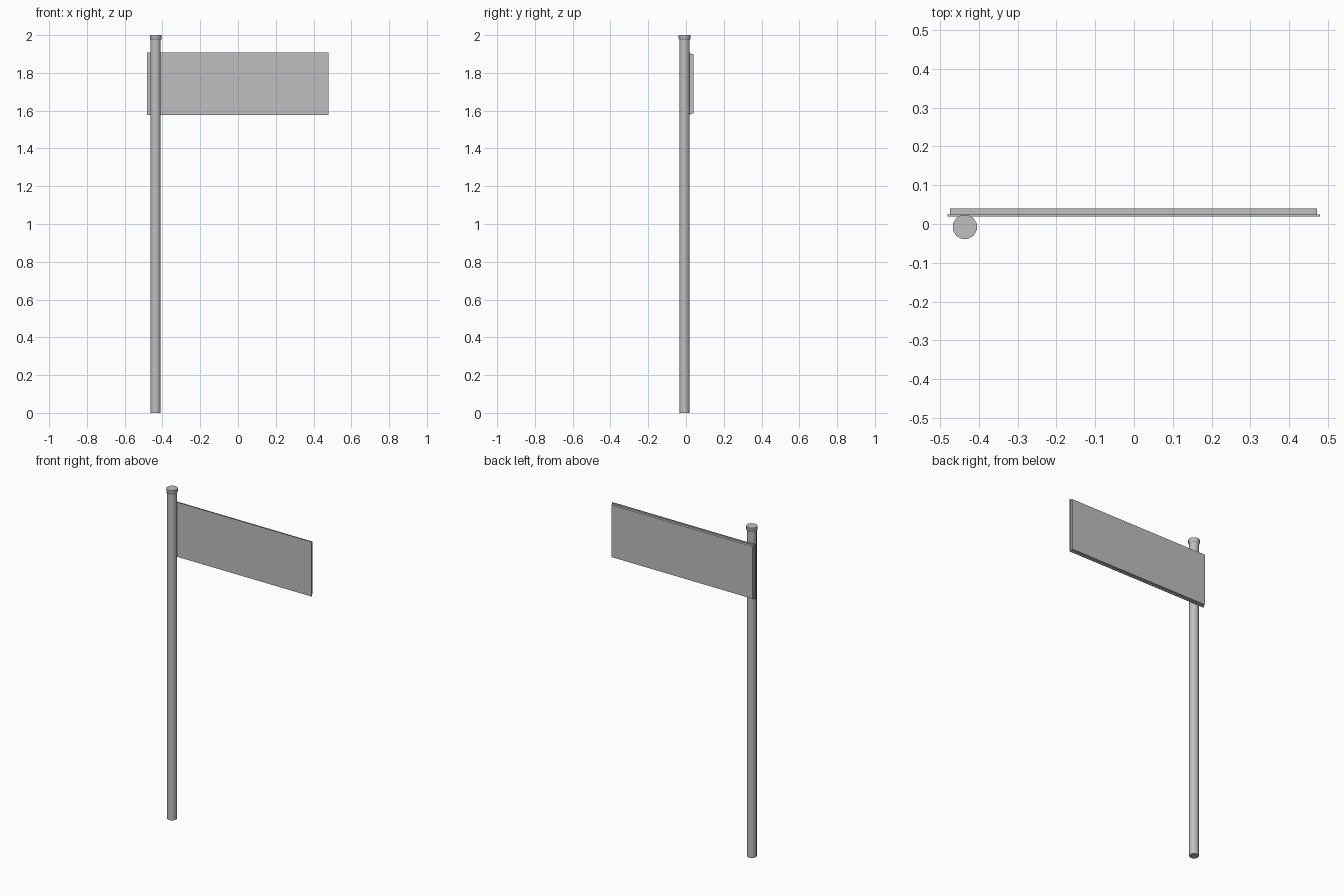
import bpy
import bmesh
import math
from mathutils import Matrix

if "Cube" in bpy.data.objects:
    bpy.data.objects.remove(bpy.data.objects["Cube"])

grey = bpy.data.materials.new("painted_grey")
grey.diffuse_color = (0.52, 0.52, 0.52, 1.0)
grey.use_nodes = True
grey.node_tree.nodes["Principled BSDF"].inputs["Base Color"].default_value = grey.diffuse_color

POST_X, POST_Y = -0.436, -0.0075
SIDES = 12


def finish(name, bm):
    bmesh.ops.recalc_face_normals(bm, faces=bm.faces)
    mesh = bpy.data.meshes.new(name)
    bm.to_mesh(mesh)
    bm.free()
    mesh.materials.append(grey)
    obj = bpy.data.objects.new(name, mesh)
    bpy.context.collection.objects.link(obj)
    return obj


def box(name, x0, x1, y0, y1, z0, z1):
    bm = bmesh.new()
    bmesh.ops.create_cube(bm, size=1)
    bmesh.ops.scale(bm, vec=(x1 - x0, y1 - y0, z1 - z0), verts=bm.verts)
    bmesh.ops.translate(bm, vec=((x0 + x1) / 2, (y0 + y1) / 2, (z0 + z1) / 2), verts=bm.verts)
    return finish(name, bm)


def turned(name, profile):
    """Closed round part from (radius, height) rings, centred on the post."""
    bm = bmesh.new()
    rings = []
    for r, z in profile:
        ring = []
        for i in range(SIDES):
            a = math.tau * (i + 0.5) / SIDES
            ring.append(bm.verts.new((POST_X + r * math.cos(a), POST_Y + r * math.sin(a), z)))
        rings.append(ring)
    for low, high in zip(rings, rings[1:]):
        for i in range(SIDES):
            j = (i + 1) % SIDES
            bm.faces.new((low[i], low[j], high[j], high[i]))
    bm.faces.new(rings[0])
    bm.faces.new(rings[-1])
    obj = finish(name, bm)
    bpy.ops.object.select_all(action='DESELECT')
    obj.select_set(True)
    bpy.context.view_layer.objects.active = obj
    bpy.ops.object.shade_smooth_by_angle(angle=math.radians(35))
    return obj


# Upright post and its slightly wider end cap
turned("post", [(0.0275, 0.0), (0.0275, 1.978)])
turned("post_cap", [(0.028, 1.974), (0.032, 1.980), (0.032, 2.0)])

# Thin front plate with a thicker, slightly smaller panel behind it
box("sign_front_plate", -0.481, 0.479, 0.019, 0.0245, 1.578, 1.908)
box("sign_back_panel", -0.474, 0.472, 0.0245, 0.0395, 1.585, 1.901)
